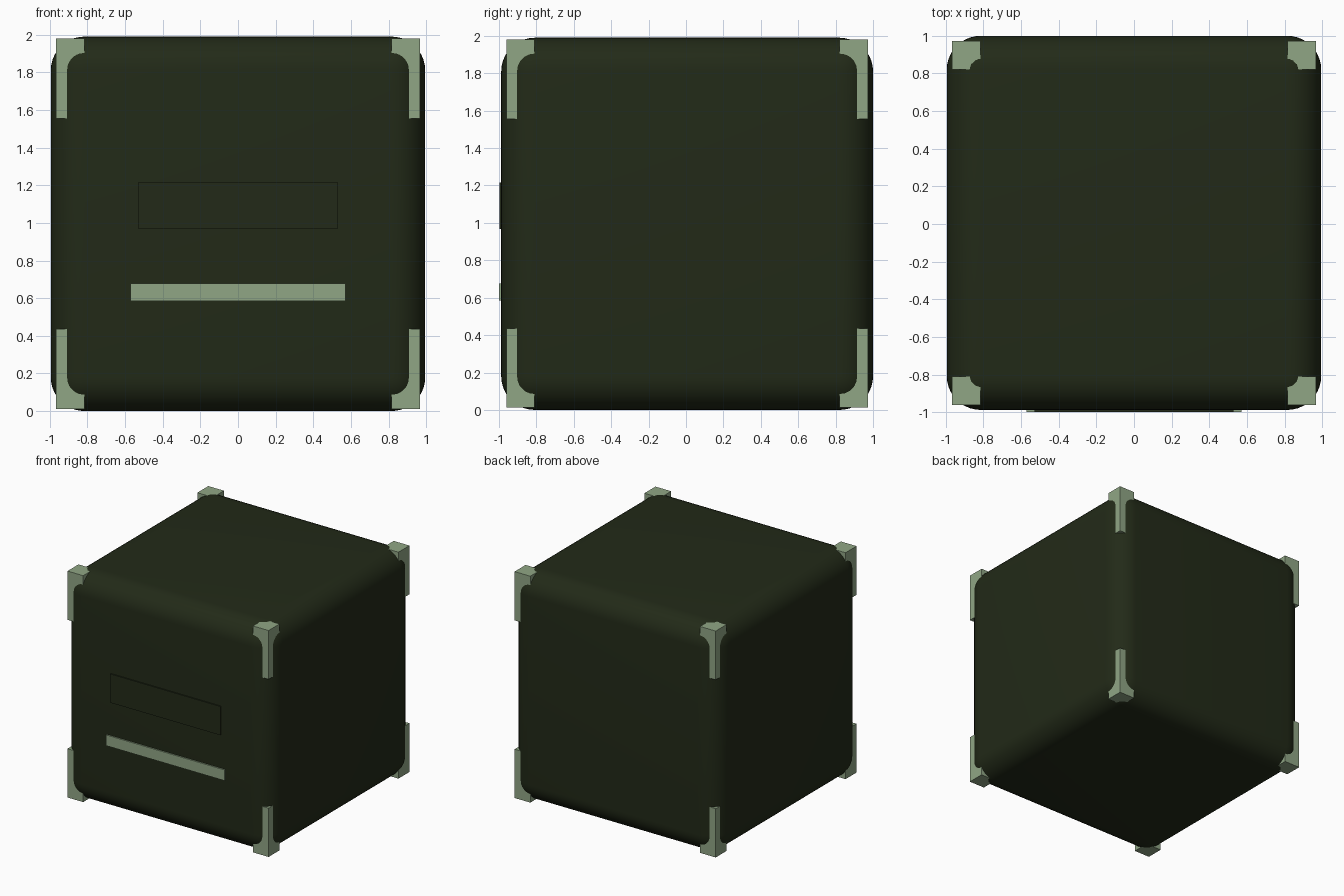
import bpy
from itertools import product

if "Cube" in bpy.data.objects:
    bpy.data.objects.remove(bpy.data.objects["Cube"])


def material(name, rgb):
    m = bpy.data.materials.new(name)
    m.diffuse_color = (*rgb, 1)
    m.use_nodes = True
    m.node_tree.nodes["Principled BSDF"].inputs["Base Color"].default_value = m.diffuse_color
    return m


def box(name, lo, hi, mat):
    size = [b - a for a, b in zip(lo, hi)]
    centre = [(a + b) / 2 for a, b in zip(lo, hi)]
    bpy.ops.mesh.primitive_cube_add(size=1, location=centre)
    ob = bpy.context.object
    ob.name = name
    ob.scale = size
    bpy.ops.object.transform_apply(location=False, rotation=False, scale=True)
    ob.data.materials.append(mat)
    return ob


dark = material("dark_green", (0.016, 0.023, 0.009))
pale = material("pale_green", (0.28, 0.38, 0.235))

# Rounded cube body
body = box("body", (-0.995, -0.988, 0), (0.995, 1.0, 1.99), dark)
bevel = body.modifiers.new("rounding", 'BEVEL')
bevel.width = 0.18
bevel.segments = 10
bevel.limit_method = 'NONE'
bpy.ops.object.modifier_apply(modifier="rounding")
bpy.ops.object.shade_smooth_by_angle()

# Square corner guards, partly sunk into the rounded corners
CX, CY, CZ = 0, 0.006, 0.996
for sx, sy, sz in product((-1, 1), repeat=3):
    outer = (CX + sx * 0.967, CY + sy * 0.967, CZ + sz * 0.984)
    inner = (CX + sx * 0.816, CY + sy * 0.816, CZ + sz * 0.56)
    lo = [min(a, b) for a, b in zip(outer, inner)]
    hi = [max(a, b) for a, b in zip(outer, inner)]
    box("corner_guard", lo, hi, pale)

# Thin raised details on the front face
box("front_stripe", (-0.57, -1.0, 0.584), (0.57, -0.95, 0.677), pale)
box("front_panel", (-0.53, -0.998, 0.967), (0.53, -0.95, 1.217), dark)
